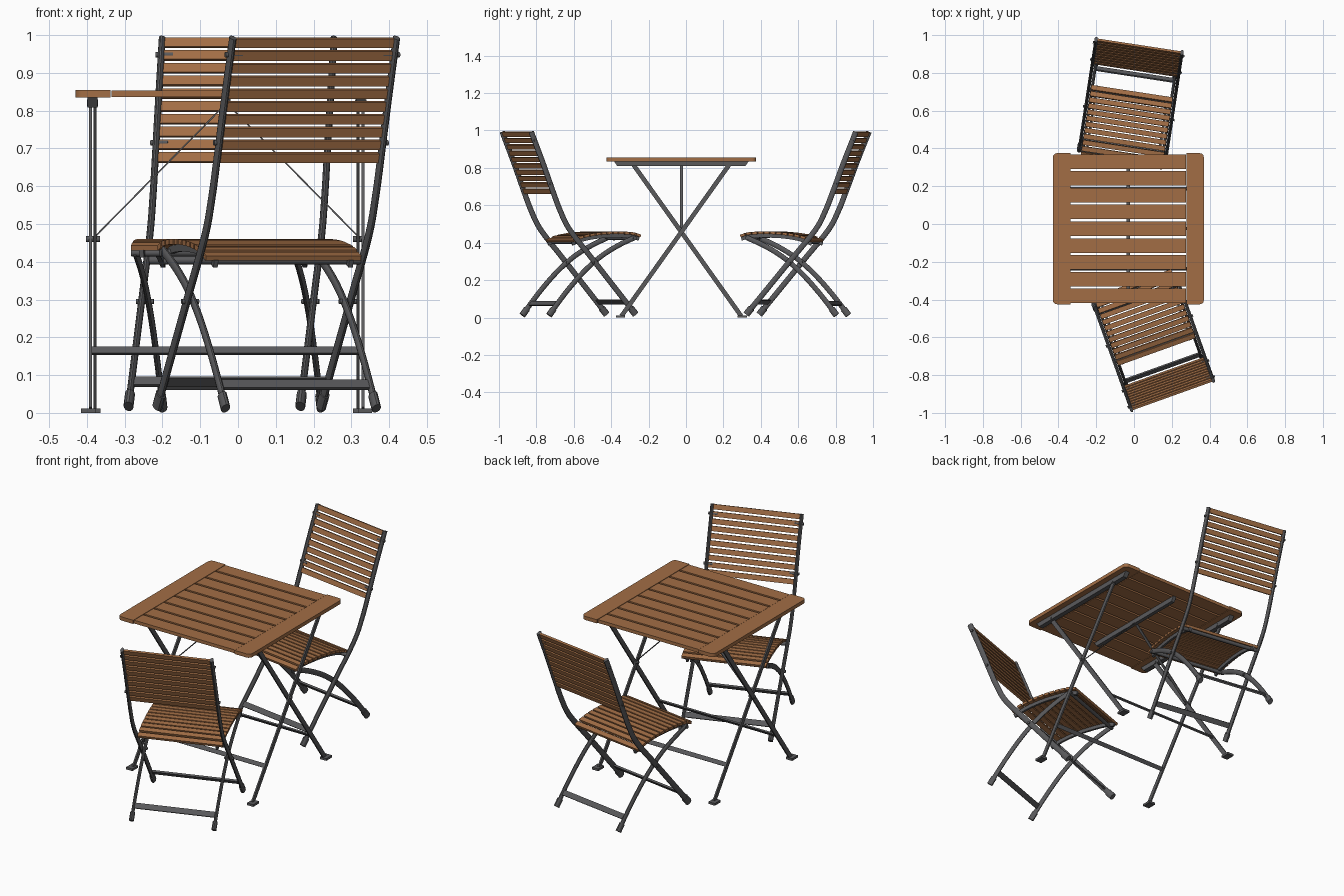
import bpy, bmesh, math
from mathutils import Vector, Matrix

cube = bpy.data.objects.get("Cube")
if cube:
    bpy.data.objects.remove(cube, do_unlink=True)


def material(name, color):
    m = bpy.data.materials.new(name)
    m.use_nodes = True
    m.diffuse_color = color
    m.node_tree.nodes["Principled BSDF"].inputs["Base Color"].default_value = color
    return m


WOOD = material("warm wood", (0.36, 0.155, 0.06, 1))
METAL = material("grey metal", (0.1, 0.1, 0.105, 1))
X, Y = Vector((1, 0, 0)), Vector((0, 1, 0))


def smooth_path(pts, steps=4):
    """Catmull-Rom curve through a few points."""
    p = [Vector(q) for q in pts]
    p = [2 * p[0] - p[1]] + p + [2 * p[-1] - p[-2]]
    out = []
    for a, b, c, d in zip(p, p[1:], p[2:], p[3:]):
        for i in range(steps):
            t = i / steps
            out.append(0.5 * (2 * b + (c - a) * t + (2 * a - 5 * b + 4 * c - d) * t ** 2
                              + (3 * b - a - 3 * c + d) * t ** 3))
    return out + [p[-2]]


def sweep(bm, path, side, width, depth, sides=10):
    """Bar along a path; width is measured along the side axis."""
    path = [Vector(p) for p in path]
    rings = []
    grow = 1 / math.cos(math.pi / 4) if sides == 4 else 1
    for i, p in enumerate(path):
        tangent = (path[min(i + 1, len(path) - 1)] - path[max(i - 1, 0)]).normalized()
        normal = side.cross(tangent)
        ring = []
        for k in range(sides):
            a = 2 * math.pi * (k + 0.5) / sides
            ring.append(bm.verts.new(p + grow / 2 * (side * width * math.cos(a)
                                                     + normal * depth * math.sin(a))))
        rings.append(ring)
    for r, s in zip(rings, rings[1:]):
        for k in range(sides):
            j = (k + 1) % sides
            bm.faces.new((r[k], r[j], s[j], s[k]))
    bm.faces.new(rings[0][::-1])
    bm.faces.new(rings[-1])


def box(bm, center, size, tilt=0.0):
    m = Matrix.Translation(center) @ Matrix.Rotation(tilt, 4, 'X') @ Matrix.Diagonal((*size, 1))
    return bmesh.ops.create_cube(bm, size=1, matrix=m)["verts"]


def rod(bm, x0, x1, y, z, thick, sides=10):
    sweep(bm, [(x0, y, z), (x1, y, z)], Y, thick, thick, sides)


def finish(bm, name, mat, places):
    """Make one mesh and place an object for each (label, matrix)."""
    bmesh.ops.recalc_face_normals(bm, faces=bm.faces)
    mesh = bpy.data.meshes.new(name)
    bm.to_mesh(mesh)
    bm.free()
    mesh.materials.append(mat)
    for label, matrix in places:
        ob = bpy.data.objects.new(label + name, mesh)
        bpy.context.collection.objects.link(ob)
        ob.matrix_world = matrix
    bpy.context.view_layer.update()
    bpy.ops.object.select_all(action='DESELECT')
    ob.select_set(True)
    bpy.context.view_layer.objects.active = ob
    bpy.ops.object.shade_smooth_by_angle(angle=math.radians(40))


# ---- Table ----
table = [("table_", Matrix.Translation((-0.03, -0.025, 0)))]
HALF, INNER, TOP_Z, TOP_T = 0.4, 0.305, 0.845, 0.02

# Tabletop slats
bm = bmesh.new()
pitch = 2 * HALF / 9
for i in range(9):
    box(bm, (0, (i - 4) * pitch, TOP_Z), (2 * INNER, pitch - 0.012, TOP_T - 0.002))
finish(bm, "top_slats", WOOD, table)

# End boards with rounded outer corners
bm = bmesh.new()
for s in (-1, 1):
    verts = box(bm, (s * (HALF + INNER + 0.002) / 2, 0, TOP_Z),
                (HALF - INNER - 0.002, 2 * HALF, TOP_T))
    edges = {e for v in verts for e in v.link_edges
             if all(abs(w.co.x) > HALF - 0.01 for w in e.verts)
             and abs(e.verts[0].co.z - e.verts[1].co.z) > 0.01}
    bmesh.ops.bevel(bm, geom=list(edges), offset=0.022, segments=3, profile=0.5, affect='EDGES')
finish(bm, "end_boards", WOOD, table)

# Beams below the top, the outer ones tapered at their ends
bm = bmesh.new()
for x, length, w in ((-0.355, 0.36, 0.026), (0, 0.32, 0.02), (0.355, 0.36, 0.026)):
    for v in box(bm, (x, 0, 0.822), (w, 2 * length, 0.026)):
        if v.co.z < 0.82:
            v.co.y *= 0.95
finish(bm, "beams", METAL, table)

# Crossed legs, foot plates, stretchers and pivots
bm = bmesh.new()
for s in (-1, 1):
    for d, x in ((-1, 0.361), (1, 0.348)):
        sweep(bm, [(s * x, d * 0.32, 0.008), (s * x, -d * 0.255, 0.815)], X, 0.008, 0.024, 4)
        box(bm, (s * (x + 0.005), d * 0.325, 0.006), (0.038, 0.05, 0.012))
        rod(bm, s * 0.34, s * 0.37, -d * 0.25, 0.82, 0.018)
    rod(bm, s * 0.335, s * 0.372, 0, 0.46, 0.016)
for d, x in ((-1, 0.361), (1, 0.348)):
    box(bm, (0, d * 0.212, 0.165), (2 * x, 0.008, 0.022), d * 0.62)
finish(bm, "crossed_legs", METAL, table)

# Thin diagonal braces
bm = bmesh.new()
for s in (-1, 1):
    sweep(bm, [(s * 0.355, 0, 0.46), (s * 0.005, 0, 0.815)], Y, 0.016, 0.004, 4)
finish(bm, "braces", METAL, table)

# ---- Chairs: local y runs forward from the top of the backrest ----
chairs = [(label, Matrix.Translation((x, y, 0)) @ Matrix.Rotation(math.radians(a), 4, 'Z'))
          for label, x, y, a in (("front_chair_", 0.203, -0.905, 19.7),
                                 ("back_chair_", 0.027, 0.943, 171.3))]
RAIL, LEG = 0.23, 0.212
rail_path = [(0, 0, 0.993), (0, 0.065, 0.83), (0, 0.125, 0.67), (0, 0.165, 0.57),
             (0, 0.22, 0.467), (0, 0.36, 0.298), (0, 0.59, 0.02)]
leg_path = [(0, 0.11, 0.015), (0, 0.2, 0.13), (0, 0.3, 0.24), (0, 0.4, 0.325),
            (0, 0.5, 0.385), (0, 0.595, 0.428)]
seat_path = [(0, 0.245, 0.41), (0, 0.31, 0.434), (0, 0.4, 0.449), (0, 0.5, 0.453),
             (0, 0.58, 0.449), (0, 0.625, 0.437)]


def at(path, x, dz=0):
    return [p + Vector((x, 0, dz)) for p in path]


# Long rails, curved legs and their foot caps
for name, pts, x, w, h in (("long_rails", rail_path, RAIL, 0.018, 0.03),
                           ("curved_legs", leg_path, LEG, 0.016, 0.028)):
    bm = bmesh.new()
    path = smooth_path(pts)
    foot = min(path, key=lambda p: p.z)
    near = path[1] if foot == path[0] else path[-2]
    up = (near - foot).normalized()
    for s in (-1, 1):
        sweep(bm, at(path, s * x), X, w, h, 12)
        sweep(bm, at([foot - up * 0.004, foot + up * 0.04], s * x), X, w + 0.008, h + 0.008, 12)
    finish(bm, name, METAL, chairs)

# Cross bars, pivots and bolts
bm = bmesh.new()
box(bm, (0, 0.153, 0.075), (2 * LEG, 0.01, 0.028), -0.7)
box(bm, (0, 0.54, 0.083), (2 * RAIL, 0.01, 0.028), 0.7)
rod(bm, -RAIL, RAIL, 0.27, 0.404, 0.022)
rod(bm, -LEG - 0.01, LEG + 0.01, 0.592, 0.424, 0.02)
for s in (-1, 1):
    for y, z in ((0.018, 0.948), (0.108, 0.715), (0.36, 0.295)):
        rod(bm, s * (LEG - 0.014), s * (RAIL + 0.015), y, z, 0.014)
finish(bm, "cross_bars", METAL, chairs)

# Curved seat supports
bm = bmesh.new()
for s in (-1, 1):
    sweep(bm, at(smooth_path(seat_path), s * 0.19, -0.016), X, 0.012, 0.02, 4)
finish(bm, "seat_supports", METAL, chairs)

# Seat slats following the curve
bm = bmesh.new()
curve = smooth_path(seat_path, 12)
for i in range(12):
    y = 0.257 + i * 0.0325
    k = min(range(1, len(curve) - 1), key=lambda j: abs(curve[j].y - y))
    t = curve[k + 1] - curve[k - 1]
    box(bm, (0, y, curve[k].z), (0.436, 0.026, 0.014), math.atan2(t.z, t.y))
finish(bm, "seat_slats", WOOD, chairs)

# Backrest slats between the long rails
bm = bmesh.new()
for i in range(10):
    z = 0.98 - i * 0.0338
    box(bm, (0, (0.993 - z) * 0.385, z), (2 * RAIL - 0.012, 0.012, 0.026), math.radians(21))
finish(bm, "back_slats", WOOD, chairs)
